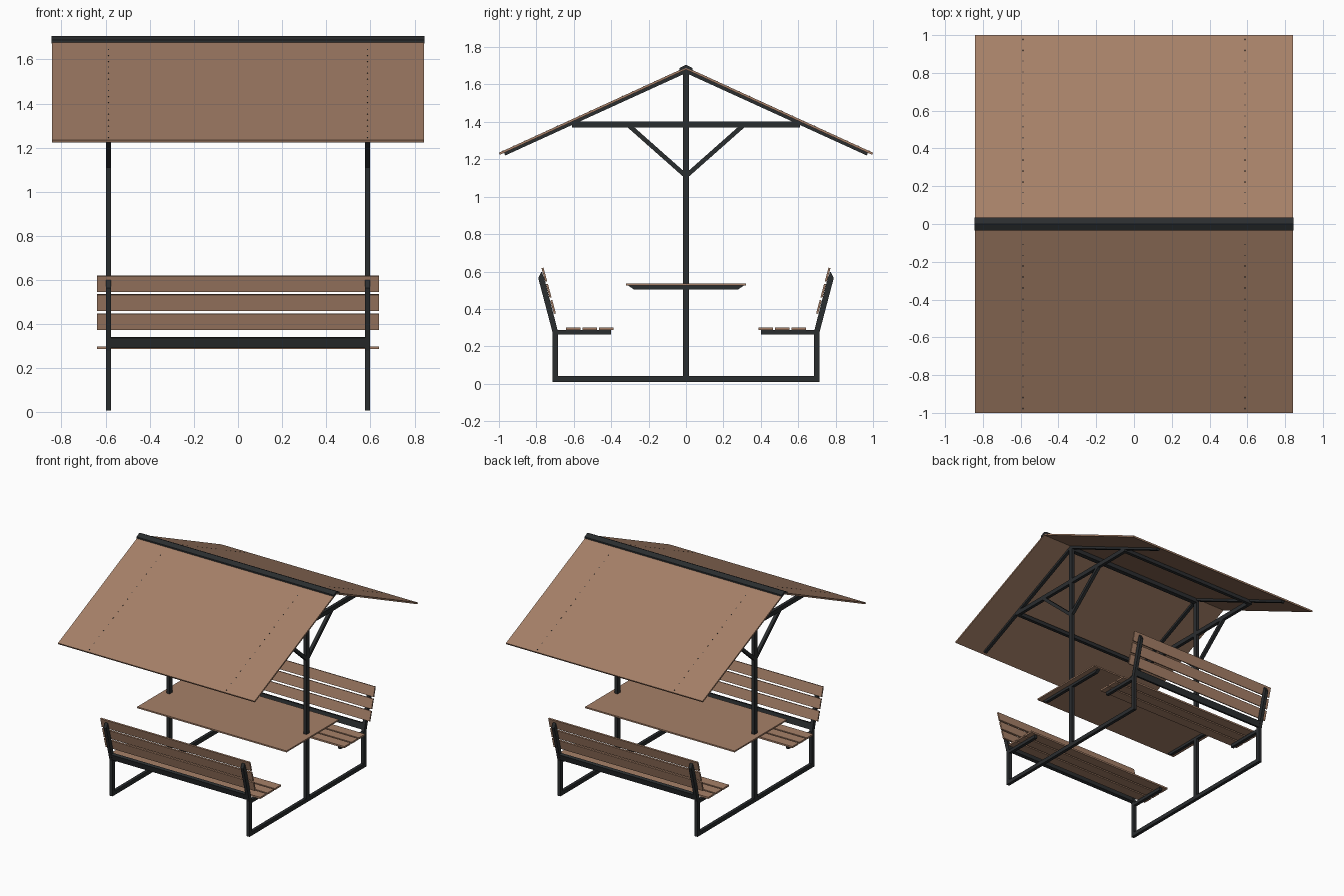
import bpy, bmesh
from mathutils import Vector

cube = bpy.data.objects.get("Cube")
if cube:
    bpy.data.objects.remove(cube, do_unlink=True)


def material(name, rgb):
    m = bpy.data.materials.new(name)
    m.use_nodes = True
    m.diffuse_color = (*rgb, 1)
    bsdf = next(n for n in m.node_tree.nodes if n.type == 'BSDF_PRINCIPLED')
    bsdf.inputs["Base Color"].default_value = (*rgb, 1)
    bsdf.inputs["Roughness"].default_value = 0.7
    return m


WOOD = material("warm brown wood", (0.38, 0.216, 0.138))
STEEL = material("charcoal steel", (0.023, 0.026, 0.028))

FRAME_X = 0.587   # centre of each side frame
TUBE = 0.024      # frame tube width along x
SEAT_X = 0.64     # half length of table and slats
ROOF_X = 0.842    # half length of roof


def prism(name, profile, x0, x1, mat):
    """Extrude a (y, z) outline from x0 to x1."""
    bm = bmesh.new()
    face = bm.faces.new([bm.verts.new((x0, y, z)) for y, z in profile])
    ext = bmesh.ops.extrude_face_region(bm, geom=[face])
    verts = [g for g in ext["geom"] if isinstance(g, bmesh.types.BMVert)]
    bmesh.ops.translate(bm, verts=verts, vec=(x1 - x0, 0, 0))
    bmesh.ops.recalc_face_normals(bm, faces=bm.faces[:])
    me = bpy.data.meshes.new(name)
    bm.to_mesh(me)
    bm.free()
    me.materials.append(mat)
    ob = bpy.data.objects.new(name, me)
    bpy.context.collection.objects.link(ob)
    return ob


def rect(y0, y1, z0, z1):
    return [(y0, z0), (y1, z0), (y1, z1), (y0, z1)]


def strip(p, q, width):
    """Outline of a straight bar from p to q."""
    p, q = Vector(p), Vector(q)
    d = (q - p).normalized()
    n = Vector((-d.y, d.x)) * width / 2
    return [tuple(v) for v in (p + n, q + n, q - n, p - n)]


def flip(profile, s):
    return [(y * s, z) for y, z in profile]


def roof_z(y):
    return 1.693 - 0.458 * y


# Side frames
for side, fx in (("left", FRAME_X), ("right", -FRAME_X)):
    x0, x1 = fx - TUBE / 2, fx + TUBE / 2
    prism(f"{side}_base_rail", rect(-0.715, 0.715, 0.01, 0.04), x0, x1, STEEL)
    prism(f"{side}_post", rect(-0.017, 0.017, 0.04, 1.685), x0, x1, STEEL)
    prism(f"{side}_roof_tie", rect(-0.61, 0.61, 1.37, 1.403), x0, x1, STEEL)
    prism(f"{side}_table_support",
          [(-0.28, 0.505), (0.28, 0.505), (0.31, 0.525), (-0.31, 0.525)],
          x0, x1, STEEL)
    for end, s in (("back", 1), ("front", -1)):
        tag = f"{side}_{end}"
        prism(f"{tag}_leg", flip(rect(0.685, 0.715, 0.04, 0.28), s), x0, x1, STEEL)
        prism(f"{tag}_seat_arm", flip(rect(0.40, 0.70, 0.263, 0.287), s), x0, x1, STEEL)
        prism(f"{tag}_back_upright",
              flip([(0.685, 0.28), (0.715, 0.28), (0.79, 0.565),
                    (0.772, 0.60), (0.757, 0.56)], s), x0, x1, STEEL)
        prism(f"{tag}_brace", flip(strip((0, 1.11), (0.305, 1.38), 0.024), s),
              x0, x1, STEEL)
        prism(f"{tag}_rafter",
              flip(strip((0, roof_z(0) - 0.022), (0.97, roof_z(0.97) - 0.02), 0.018), s),
              x0, x1, STEEL)
        # Screw heads along the rafter
        for i in range(16):
            y = 0.108 + i * 0.058
            prism(f"{tag}_screw", flip(strip((y - 0.003, roof_z(y - 0.003)),
                  (y + 0.003, roof_z(y + 0.003)), 0.003), s),
                  fx - 0.003, fx + 0.003, STEEL)

# Benches, purlins and roof panels
for end, s in (("back", 1), ("front", -1)):
    for i, y in enumerate((0.387, 0.476, 0.565)):
        prism(f"{end}_seat_slat_{i + 1}", flip(rect(y, y + 0.077, 0.287, 0.3), s),
              -SEAT_X, SEAT_X, WOOD)
    for i, z in enumerate((0.375, 0.461, 0.547)):
        y = 0.701 + (z - 0.375) * 0.272
        prism(f"{end}_back_slat_{i + 1}",
              flip(strip((y, z), (y + 0.0195, z + 0.072), 0.011), s),
              -SEAT_X, SEAT_X, WOOD)
    prism(f"{end}_bench_rail", flip(strip((0.705, 0.295), (0.717, 0.34), 0.024), s),
          -FRAME_X, FRAME_X, STEEL)
    prism(f"{end}_purlin", flip(rect(0.585, 0.61, 1.37, 1.398), s),
          -FRAME_X, FRAME_X, STEEL)
    prism(f"{end}_roof_panel",
          flip([(0, roof_z(0)), (1, roof_z(1)), (0.995, roof_z(1) - 0.011),
                (0, roof_z(0) - 0.013)], s), -ROOF_X, ROOF_X, WOOD)

# Table top and ridge
prism("table_top", rect(-0.32, 0.32, 0.525, 0.536), -SEAT_X, SEAT_X, WOOD)
prism("ridge_beam", rect(-0.017, 0.017, 1.64, 1.672), -FRAME_X, FRAME_X, STEEL)
prism("ridge_cap", [(-0.035, 1.672), (0, 1.688), (0.035, 1.672),
                    (0.035, 1.688), (0, 1.706), (-0.035, 1.688)],
      -ROOF_X - 0.003, ROOF_X + 0.003, STEEL)
